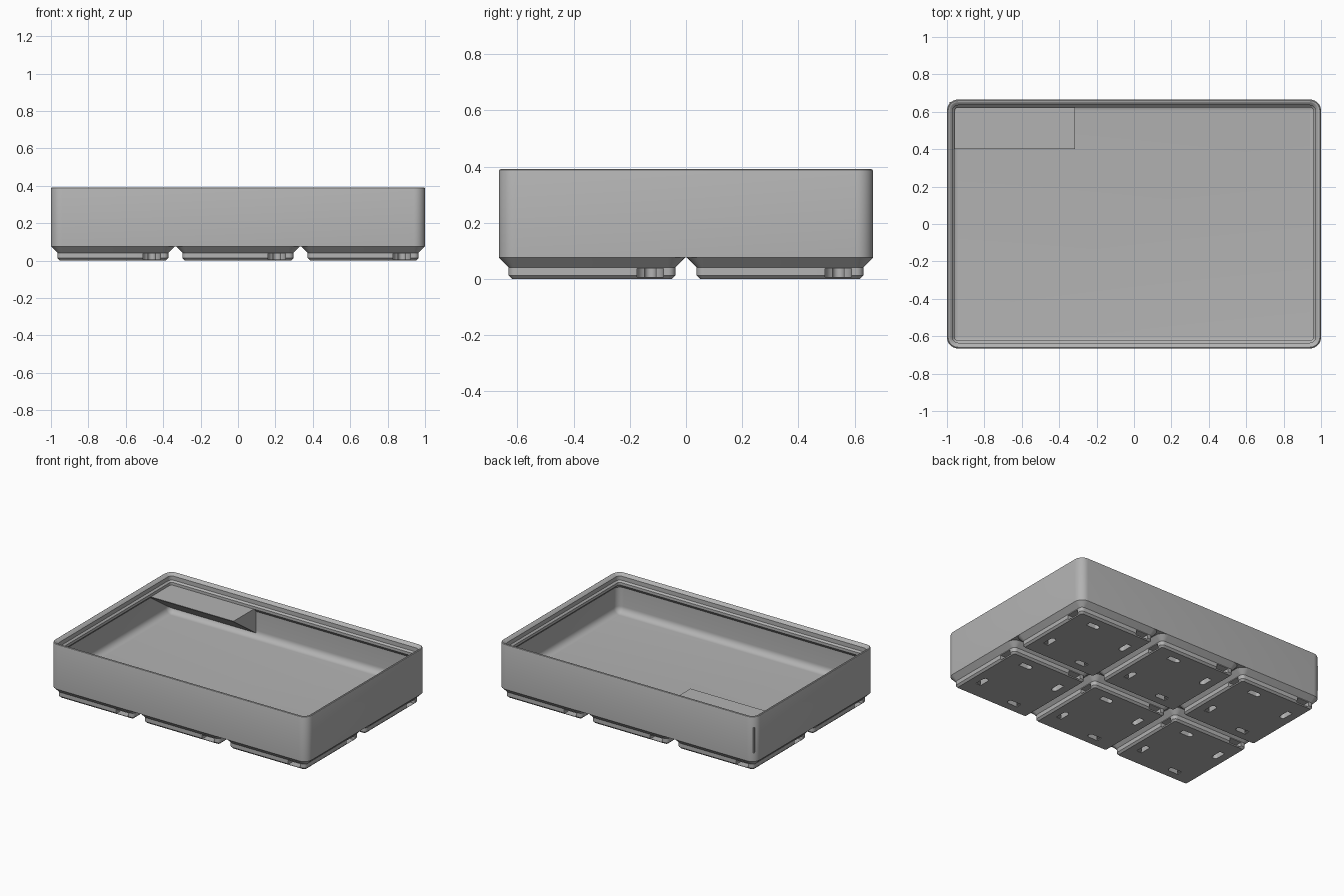
import bpy
import bmesh
from math import cos, sin, pi, radians
from mathutils import Matrix, Vector

cube = bpy.data.objects.get("Cube")
if cube:
    bpy.data.objects.remove(cube, do_unlink=True)

S = 2 / 125.5          # one millimetre in scene units
PITCH = 42             # spacing of the feet
CORNER = 3.75          # outer corner radius

grey = bpy.data.materials.new("plain grey")
grey.use_nodes = True
colour = (0.45, 0.45, 0.45, 1)
grey.diffuse_color = colour
grey.node_tree.nodes["Principled BSDF"].inputs["Base Color"].default_value = colour


def make_object(name, bm):
    bmesh.ops.recalc_face_normals(bm, faces=bm.faces)
    bm.transform(Matrix.Scale(S, 4))
    mesh = bpy.data.meshes.new(name)
    bm.to_mesh(mesh)
    bm.free()
    mesh.materials.append(grey)
    obj = bpy.data.objects.new(name, mesh)
    bpy.context.collection.objects.link(obj)
    return obj


def smooth(obj):
    bpy.ops.object.select_all(action="DESELECT")
    obj.select_set(True)
    bpy.context.view_layer.objects.active = obj
    bpy.ops.object.shade_smooth_by_angle(angle=radians(30))


def rounded_ring(bm, half_x, half_y, inset, z, steps=8):
    """Rounded rectangle whose corner arcs stay concentric as it is inset."""
    r = max(CORNER - inset, 0.05)
    cx, cy = half_x - inset - r, half_y - inset - r
    verts = []
    for q, (sx, sy) in enumerate([(1, 1), (-1, 1), (-1, -1), (1, -1)]):
        for i in range(steps + 1):
            a = (q + i / steps) * pi / 2
            verts.append(bm.verts.new((sx * cx + r * cos(a), sy * cy + r * sin(a), z)))
    return verts


def loft(name, half_x, half_y, profile):
    """Skin rounded rectangles along (inset, z) pairs and close both ends."""
    bm = bmesh.new()
    rings = [rounded_ring(bm, half_x, half_y, d, z) for d, z in profile]
    n = len(rings[0])
    for a, b in zip(rings, rings[1:]):
        for i in range(n):
            j = (i + 1) % n
            bm.faces.new((a[i], a[j], b[j], b[i]))
    bm.faces.new(rings[0])
    bm.faces.new(rings[-1])
    return make_object(name, bm)


def prism(bm, outline, z0, z1):
    low = [bm.verts.new((x, y, z0)) for x, y in outline]
    high = [bm.verts.new((x, y, z1)) for x, y in outline]
    bm.faces.new(low)
    bm.faces.new(high)
    for i in range(len(low)):
        j = (i + 1) % len(low)
        bm.faces.new((low[i], low[j], high[j], high[i]))


def slot_cutter(name, radius, start, end, z0, z1):
    """Four pinwheel slots: round inner end, straight run towards the side."""
    bm = bmesh.new()
    arc = [(pi / 2 + pi * i / 12) for i in range(13)]
    outline = [(start + radius * cos(a), radius * sin(a)) for a in arc]
    outline += [(end, -radius), (end, radius)]
    for k in range(4):
        place = Matrix.Rotation(k * pi / 2, 3, "Z")
        pts = []
        for u, v in outline:
            p = place @ Vector((13 + v, -13 - u, 0))
            pts.append((p.x, p.y))
        prism(bm, pts, z0, z1)
    obj = make_object(name, bm)
    obj.hide_render = True
    return obj


# Tray: outer wall, rounded rim, stacking lip, inner wall, filleted floor
profile = [(0, 4.75), (0, 24.05), (0.12, 24.38), (0.4, 24.55), (0.75, 24.52), (1, 24.4),
           (1.9, 23.5), (1.9, 21.7), (2.6, 21), (2.6, 19.8), (0.95, 18.15)]
fillet = 2.8
for i in range(9):
    a = i / 8 * pi / 2
    profile.append((0.95 + fillet * (1 - cos(a)), 7 + fillet * (1 - sin(a))))
tray = loft("tray", 62.75, 41.75, profile)
smooth(tray)

# Foot: stepped block with magnet pockets open at the sides and poke slots below
foot = loft("foot", 20.75, 20.75, [(2.95, 0), (2.15, 0.8), (2.15, 2.6), (0, 4.75)])
cutters = [slot_cutter("magnet_pocket_cutter", 2.93, 0, 11, 0.4, 2.3),
           slot_cutter("poke_slot_cutter", 1.25, -6.93, -2.53, -0.5, 2.3)]
for cutter in cutters:
    mod = foot.modifiers.new(cutter.name, "BOOLEAN")
    mod.operation = "DIFFERENCE"
    mod.solver = "EXACT"
    mod.object = cutter
bpy.context.view_layer.update()
depsgraph = bpy.context.evaluated_depsgraph_get()
cut_mesh = bpy.data.meshes.new_from_object(foot.evaluated_get(depsgraph))
foot.modifiers.clear()
foot.data = cut_mesh
for cutter in cutters:
    bpy.data.objects.remove(cutter, do_unlink=True)
smooth(foot)

# Repeat the foot over the three by two grid
for ix in (-1, 0, 1):
    for iy in (-0.5, 0.5):
        copy = foot.copy()
        copy.name = "grid_foot"
        copy.location = (ix * PITCH * S, iy * PITCH * S, 0)
        bpy.context.collection.objects.link(copy)
bpy.data.objects.remove(foot, do_unlink=True)

# Label shelf: wedge in the back corner under the lip
bm = bmesh.new()
section = [(25.1, 19.8), (40.9, 19.8), (40.9, 8.6), (25.1, 19.6)]
section[2] = (40.9, 19.6 - 15.8 * 0.7)
prism(bm, section, -61.9, -19.75)
bm.transform(Matrix(((0, 0, 1, 0), (1, 0, 0, 0), (0, 1, 0, 0), (0, 0, 0, 1))))
make_object("label_shelf", bm)
